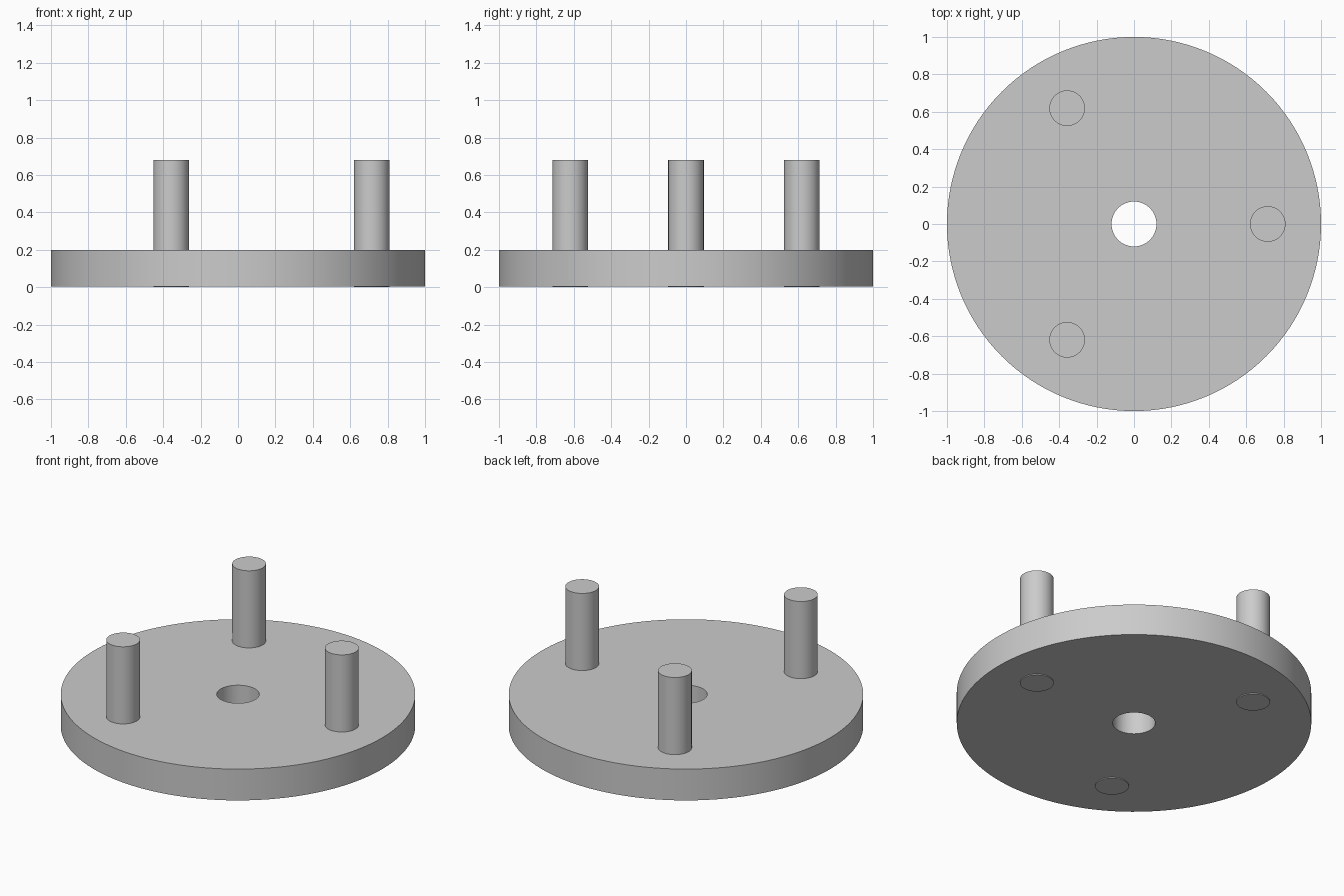
import bpy, bmesh, math

cube = bpy.data.objects.get("Cube")
if cube:
    bpy.data.objects.remove(cube)

grey = bpy.data.materials.new("light grey")
grey.use_nodes = True
colour = (0.6, 0.6, 0.6, 1)
grey.diffuse_color = colour
grey.node_tree.nodes["Principled BSDF"].inputs["Base Color"].default_value = colour


def finish(name, bm):
    """Turn a bmesh into a grey object with smooth sides and sharp rims."""
    bmesh.ops.recalc_face_normals(bm, faces=bm.faces)
    mesh = bpy.data.meshes.new(name)
    bm.to_mesh(mesh)
    bm.free()
    mesh.materials.append(grey)
    obj = bpy.data.objects.new(name, mesh)
    bpy.context.collection.objects.link(obj)
    bpy.ops.object.select_all(action='DESELECT')
    obj.select_set(True)
    bpy.context.view_layer.objects.active = obj
    bpy.ops.object.shade_smooth_by_angle(angle=math.radians(30))
    return obj


# Round base plate with a central bore: a rectangle spun about z
BORE, RIM, BOTTOM, TOP = 0.12, 1.0, 0.005, 0.2
bm = bmesh.new()
corners = [(BORE, BOTTOM), (RIM, BOTTOM), (RIM, TOP), (BORE, TOP)]
verts = [bm.verts.new((r, 0, z)) for r, z in corners]
edges = [bm.edges.new((verts[i - 1], verts[i])) for i in range(4)]
bmesh.ops.spin(bm, geom=verts + edges, cent=(0, 0, 0), axis=(0, 0, 1),
               angle=math.tau, steps=128, use_merge=True)
bmesh.ops.remove_doubles(bm, verts=bm.verts, dist=0.0001)
finish("base_plate", bm)

# Three pins through the plate, evenly spaced, just proud of the underside
PIN_RADIUS, PIN_HEIGHT, PIN_CIRCLE = 0.095, 0.68, 0.715
for i, name in enumerate(["left_pin", "back_right_pin", "front_right_pin"]):
    bm = bmesh.new()
    bmesh.ops.create_cone(bm, cap_ends=True, segments=64, radius1=PIN_RADIUS,
                          radius2=PIN_RADIUS, depth=PIN_HEIGHT)
    bmesh.ops.translate(bm, verts=bm.verts, vec=(0, 0, PIN_HEIGHT / 2))
    pin = finish(name, bm)
    angle = i * math.tau / 3
    pin.location = (PIN_CIRCLE * math.cos(angle), PIN_CIRCLE * math.sin(angle), 0)
